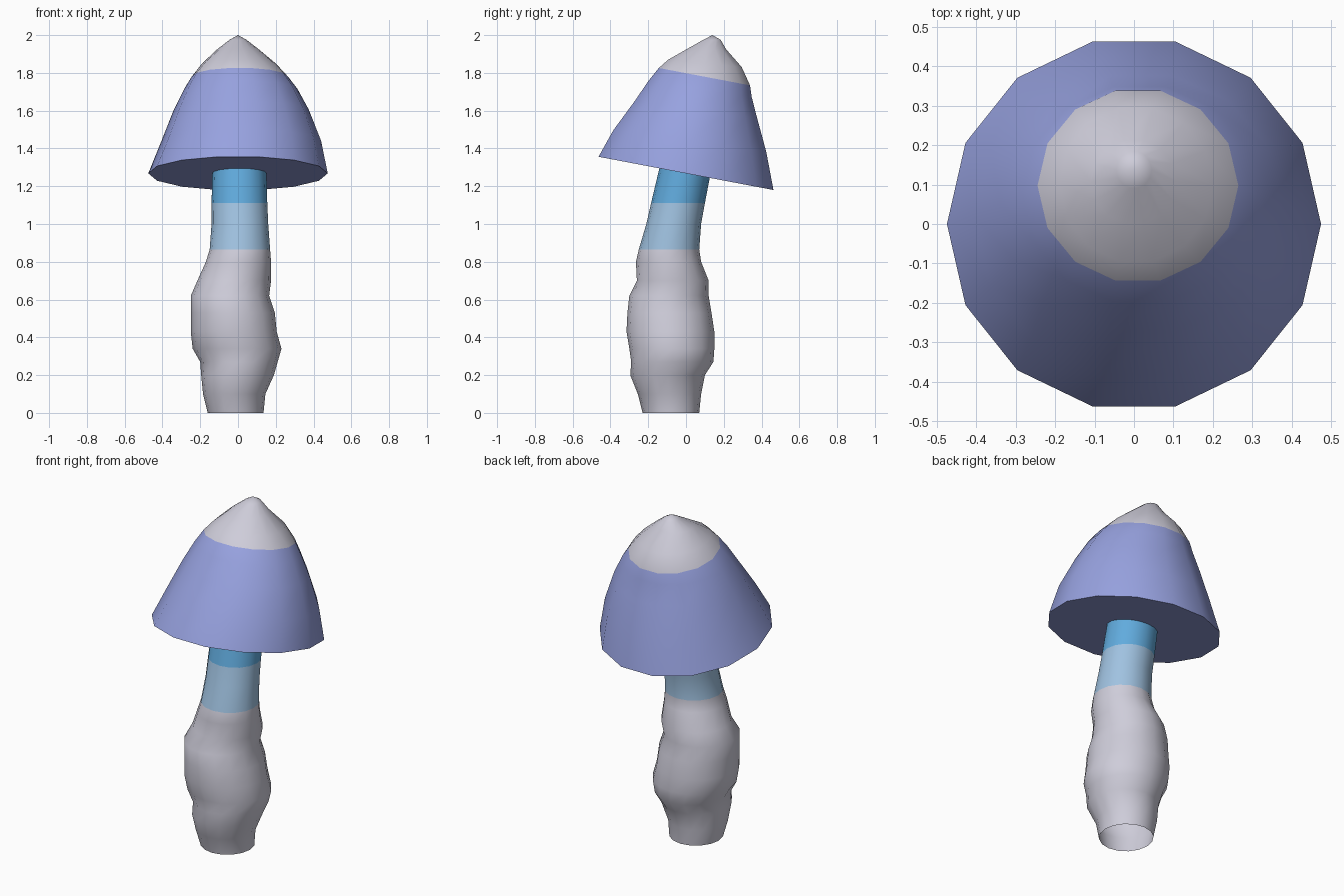
import bpy
import bmesh
from math import cos, sin, tau, radians

default_cube = bpy.data.objects.get("Cube")
if default_cube:
    bpy.data.objects.remove(default_cube, do_unlink=True)


def make_material(name, color):
    mat = bpy.data.materials.new(name)
    mat.use_nodes = True
    mat.diffuse_color = (*color, 1)
    mat.node_tree.nodes["Principled BSDF"].inputs["Base Color"].default_value = (*color, 1)
    return mat


pale_grey = make_material("pale grey", (.62, .61, .7))
periwinkle = make_material("periwinkle", (.31, .36, .74))
light_blue = make_material("light blue", (.35, .54, .75))
sky_blue = make_material("sky blue", (.12, .41, .73))


def add_ring(bm, sides, z, left, right, front, back, tilt=0):
    """Oval ring given by its extents; tilt is the height change per unit of y."""
    cx, cy = (left + right) / 2, (front + back) / 2
    rx, ry = (right - left) / 2, (back - front) / 2
    verts = []
    for i in range(sides):
        a = tau * i / sides
        y = ry * sin(a)
        verts.append(bm.verts.new((cx + rx * cos(a), cy + y, z + tilt * y)))
    return verts


def loft(name, rings, sides, materials, pick, tip=None, close_bottom=False):
    """Skin a stack of rings; pick(z) gives the material of the band starting at z."""
    bm = bmesh.new()
    loops = [add_ring(bm, sides, *ring) for ring in rings]
    for ring, low, high in zip(rings, loops, loops[1:]):
        for i in range(sides):
            j = (i + 1) % sides
            face = bm.faces.new((low[i], low[j], high[j], high[i]))
            face.material_index = pick(ring[0])
    if tip:
        top = bm.verts.new(tip)
        for i in range(sides):
            face = bm.faces.new((loops[-1][i], loops[-1][(i + 1) % sides], top))
            face.material_index = pick(tip[2])
    if close_bottom:
        bm.faces.new(loops[0][::-1])
    mesh = bpy.data.meshes.new(name)
    bm.to_mesh(mesh)
    bm.free()
    for mat in materials:
        mesh.materials.append(mat)
    obj = bpy.data.objects.new(name, mesh)
    bpy.context.collection.objects.link(obj)
    bpy.ops.object.select_all(action="DESELECT")
    obj.select_set(True)
    bpy.context.view_layer.objects.active = obj
    bpy.ops.object.shade_smooth_by_angle(angle=radians(50))
    return obj


# Lumpy leaning stem, open at the foot, with two coloured bands below the cap
BAND_LOW, BAND_HIGH = .865, 1.11
stem_rings = [
    (0, -.16, .135, -.23, .07),
    (.1, -.185, .145, -.255, .08),
    (.2, -.195, .19, -.295, .1),
    (.27, -.2, .21, -.29, .145),
    (.34, -.24, .23, -.3, .15),
    (.43, -.25, .205, -.315, .15),
    (.53, -.25, .195, -.31, .135),
    (.62, -.25, .165, -.3, .12),
    (.7, -.215, .175, -.26, .12),
    (.8, -.17, .175, -.265, .08),
    (BAND_LOW, -.15, .17, -.25, .07),
    (1, -.14, .16, -.21, .08),
    (BAND_HIGH, -.14, .155, -.185, .1),
    (1.32, -.135, .15, -.135, .14),
]
loft("stem", stem_rings, 16, [pale_grey, light_blue, sky_blue],
     lambda z: (z >= BAND_LOW) + (z >= BAND_HIGH))

# Tilted cap with a flat underside and a pale, off-centre peak
PEAK_START = 1.78
cap_rings = [
    (1.268, -.475, .475, -.475, .475, -.19),
    (1.44, -.405, .44, -.395, .435, -.14),
    (1.605, -.34, .375, -.28, .385, -.14),
    (1.715, -.285, .315, -.205, .355, -.16),
    (PEAK_START, -.245, .265, -.15, .345, -.19),
    (1.85, -.19, .2, -.1, .3, -.1),
    (1.925, -.11, .11, 0, .215, 0),
    (1.975, -.045, .045, .09, .185, 0),
]
loft("cap", cap_rings, 14, [periwinkle, pale_grey],
     lambda z: int(z >= PEAK_START), tip=(0, .14, 2), close_bottom=True)
